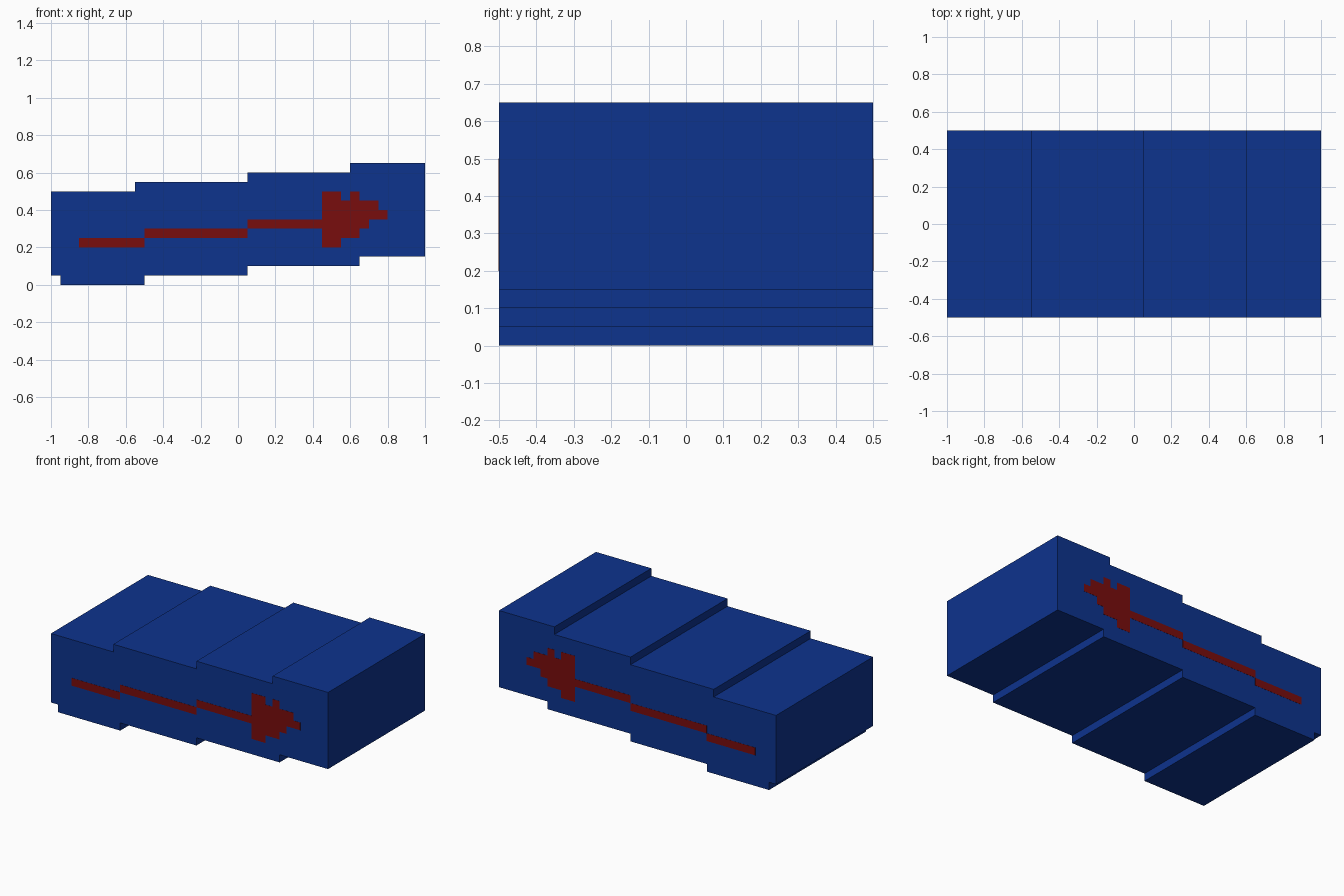
import bpy
import bmesh

cube = bpy.data.objects.get("Cube")
if cube:
    bpy.data.objects.remove(cube, do_unlink=True)


def material(name, rgb):
    mat = bpy.data.materials.new(name)
    mat.use_nodes = True
    mat.diffuse_color = (*rgb, 1)
    mat.node_tree.nodes["Principled BSDF"].inputs["Base Color"].default_value = (*rgb, 1)
    return mat


def prism(name, outlines, y0, y1, mat):
    """Extrude closed (x, z) outlines from y0 back to y1."""
    bm = bmesh.new()
    for outline in outlines:
        face = bm.faces.new([bm.verts.new((x, y0, z)) for x, z in outline])
        ext = bmesh.ops.extrude_face_region(bm, geom=[face], use_keep_orig=True)
        moved = [v for v in ext["geom"] if isinstance(v, bmesh.types.BMVert)]
        bmesh.ops.translate(bm, verts=moved, vec=(0, y1 - y0, 0))
    bmesh.ops.recalc_face_normals(bm, faces=bm.faces)
    mesh = bpy.data.meshes.new(name)
    bm.to_mesh(mesh)
    bm.free()
    mesh.materials.append(mat)
    obj = bpy.data.objects.new(name, mesh)
    bpy.context.collection.objects.link(obj)
    return obj


def bar(x0, x1, z0, z1):
    return [(x0, z0), (x1, z0), (x1, z1), (x0, z1)]


blue = material("deep blue", (0.004, 0.033, 0.27))
red = material("dark red", (0.19, 0.004, 0.004))

# Stepped block, rising towards +x
lower = [(-1, .05), (-.95, .05), (-.95, 0), (-.5, 0), (-.5, .05), (.05, .05),
         (.05, .10), (.65, .10), (.65, .15), (1, .15)]
upper = [(1, .65), (.6, .65), (.6, .60), (.05, .60), (.05, .55), (-.55, .55),
         (-.55, .50), (-1, .50)]
prism("stepped_block", [lower + upper], -.5, .5, blue)

# Stepped shaft with a jagged head, as a thin plate on the front and back
head = [(.05, .30), (.45, .30), (.45, .20), (.55, .20), (.55, .25), (.65, .25),
        (.65, .30), (.70, .30), (.70, .35), (.80, .35), (.80, .40), (.75, .40),
        (.75, .45), (.65, .45), (.65, .50), (.60, .50), (.60, .45), (.55, .45),
        (.55, .50), (.45, .50), (.45, .35), (.05, .35)]
shaft = [bar(-.85, -.5, .20, .25), bar(-.5, .05, .25, .30)]
marking = prism("arrow_marking", shaft + [head], -.501, -.499, red)
mirror = marking.modifiers.new("both_sides", 'MIRROR')
mirror.use_axis = (False, True, False)
mirror.use_mirror_merge = False
